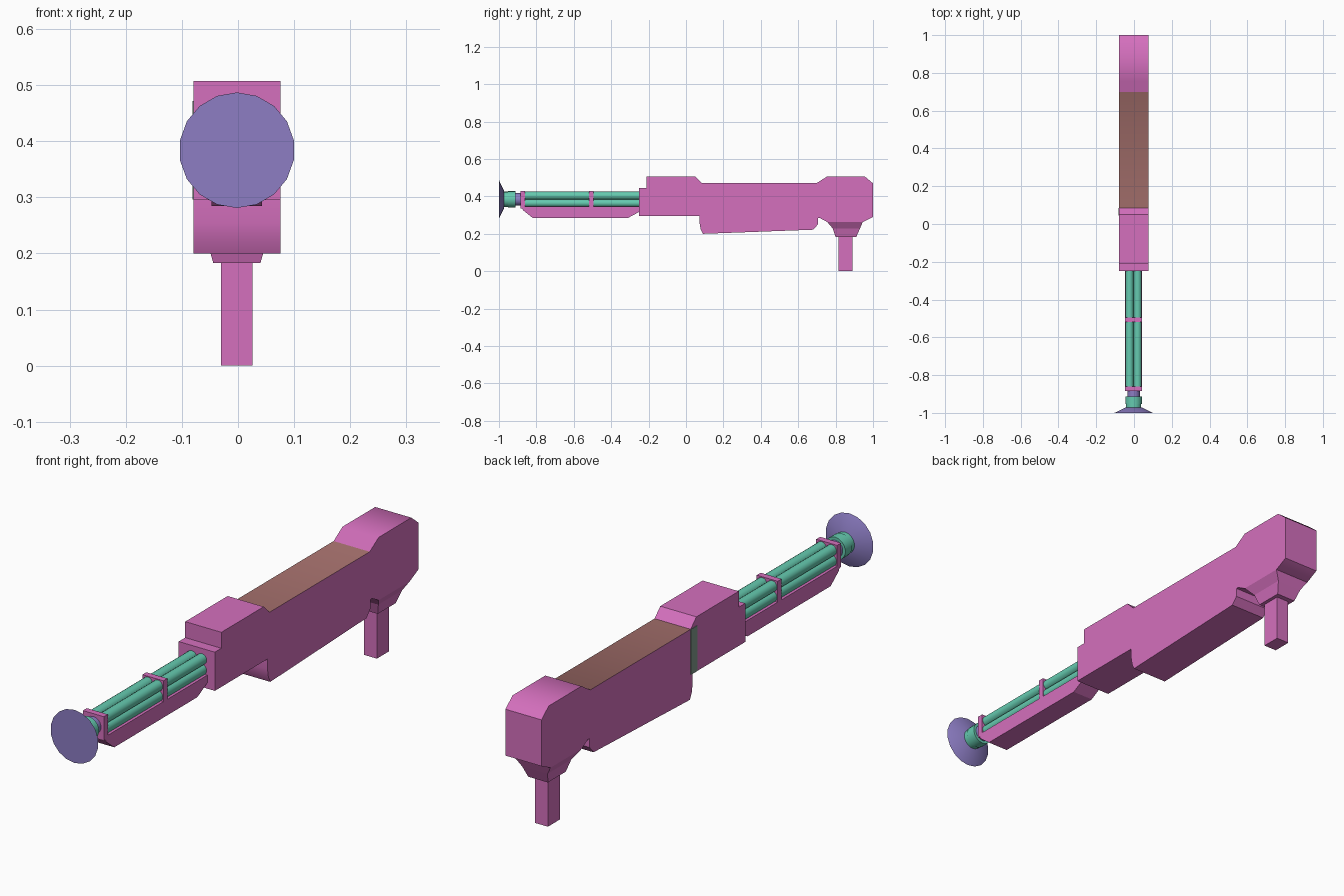
import bpy, bmesh, math
from mathutils import Matrix, Vector

cube = bpy.data.objects.get("Cube")
if cube:
    bpy.data.objects.remove(cube, do_unlink=True)

CX = -0.002      # centre plane of the model
AXIS_Z = 0.384   # height of the barrel axis


def material(name, rgb):
    m = bpy.data.materials.new(name)
    m.use_nodes = True
    m.diffuse_color = (*rgb, 1)
    m.node_tree.nodes["Principled BSDF"].inputs["Base Color"].default_value = (*rgb, 1)
    return m


pink = material("pink", (0.66, 0.16, 0.51))
brown = material("dusty_brown", (0.36, 0.155, 0.145))
teal = material("teal", (0.13, 0.59, 0.43))
purple = material("purple", (0.266, 0.205, 0.55))
grey_green = material("grey_green", (0.22, 0.32, 0.26))


def finish(name, bm, *mats, smooth=False):
    bmesh.ops.recalc_face_normals(bm, faces=bm.faces)
    mesh = bpy.data.meshes.new(name)
    bm.to_mesh(mesh)
    bm.free()
    obj = bpy.data.objects.new(name, mesh)
    bpy.context.collection.objects.link(obj)
    for m in mats:
        mesh.materials.append(m)
    if smooth:
        bpy.ops.object.select_all(action='DESELECT')
        obj.select_set(True)
        bpy.context.view_layer.objects.active = obj
        bpy.ops.object.shade_smooth_by_angle(angle=math.radians(40))
    return obj


def extrude_profile(points, width):
    """Extrude a (y, z) outline across x."""
    bm = bmesh.new()
    face = bm.faces.new([bm.verts.new((CX - width / 2, y, z)) for y, z in points])
    new = bmesh.ops.extrude_face_region(bm, geom=[face])["geom"]
    bmesh.ops.translate(bm, vec=(width, 0, 0),
                        verts=[v for v in new if isinstance(v, bmesh.types.BMVert)])
    return bm


def box(name, x, y, z, mat):
    bm = bmesh.new()
    bmesh.ops.create_cube(bm, size=1)
    for v in bm.verts:
        v.co = Vector([(r[0] + r[1]) / 2 + c * (r[1] - r[0])
                       for c, r in zip(v.co, (x, y, z))])
    return finish(name, bm, mat)


def tube(name, y0, y1, r0, r1, mat, x=CX, z=AXIS_Z, sides=18):
    """Cylinder or cone along y, radius r0 at y0 and r1 at y1."""
    bm = bmesh.new()
    place = Matrix.Translation((x, (y0 + y1) / 2, z)) @ Matrix.Rotation(-math.pi / 2, 4, 'X')
    bmesh.ops.create_cone(bm, cap_ends=True, segments=sides, radius1=r0, radius2=r1,
                          depth=y1 - y0, matrix=place)
    return finish(name, bm, mat, smooth=True)


# Main body with stepped front, top recess and rounded magazine belly
body = extrude_profile([
    (-0.25, 0.295), (-0.25, 0.445), (-0.21, 0.445), (-0.21, 0.507),
    (0.05, 0.507), (0.085, 0.472), (0.70, 0.472), (0.755, 0.507),
    (0.955, 0.507), (1.0, 0.47), (1.0, 0.29), (0.945, 0.263),
    (0.755, 0.263), (0.715, 0.285), (0.705, 0.285), (0.705, 0.25),
    (0.68, 0.222), (0.09, 0.2), (0.078, 0.225), (0.073, 0.255),
    (0.073, 0.295)], 0.155)
body.normal_update()
for f in body.faces:
    c = f.calc_center_median()
    if len(f.verts) == 4 and abs(f.normal.z) > 0.99 and 0.46 < c.z < 0.48:
        f.material_index = 1
finish("body", body, pink, brown, smooth=True)

# Strip on one flank of the body
box("side_strip", (-0.0815, -0.078), (0.045, 0.085), (0.296, 0.472), grey_green)

# Tapered grip socket, lofted through three rectangles
bm = bmesh.new()
rings = []
for hx, y0, y1, z in [(0.0775, 0.755, 0.945, 0.263), (0.055, 0.785, 0.93, 0.228),
                      (0.042, 0.80, 0.91, 0.183)]:
    corners = [(-hx, y0), (hx, y0), (hx, y1), (-hx, y1)]
    rings.append([bm.verts.new((CX + x, y, z)) for x, y in corners])
for a, b in zip(rings, rings[1:]):
    for i in range(4):
        j = (i + 1) % 4
        bm.faces.new((a[i], a[j], b[j], b[i]))
bm.faces.new(rings[0])
bm.faces.new(rings[-1])
finish("grip_socket", bm, pink)
box("grip", (CX - 0.028, CX + 0.028), (0.815, 0.89), (0, 0.19), pink)

# Fore-end under the barrels
finish("fore_end", extrude_profile([
    (-0.88, 0.347), (-0.87, 0.325), (-0.82, 0.285), (-0.31, 0.285),
    (-0.245, 0.32), (-0.245, 0.347)], 0.09), pink)

# Cluster of four barrels
for side, sx in (("left", 1), ("right", -1)):
    for level, sz in (("upper", 1), ("lower", -1)):
        tube(f"{level}_{side}_barrel", -0.87, -0.24, 0.021, 0.021, teal,
             x=CX + sx * 0.0215, z=AXIS_Z + sz * 0.02, sides=16)

# Bands around the barrels
for name, y in (("front_band", -0.872), ("middle_band", -0.507)):
    box(name, (CX - 0.045, CX + 0.045), (y - 0.012, y + 0.012), (0.335, 0.428), pink)

# Muzzle: neck, two collars and flared bell
tube("muzzle_neck", -0.92, -0.87, 0.033, 0.033, purple)
tube("rear_collar", -0.952, -0.912, 0.044, 0.044, teal)
tube("front_collar", -0.978, -0.952, 0.041, 0.041, teal)
tube("muzzle_bell", -1.0, -0.972, 0.103, 0.045, purple)
